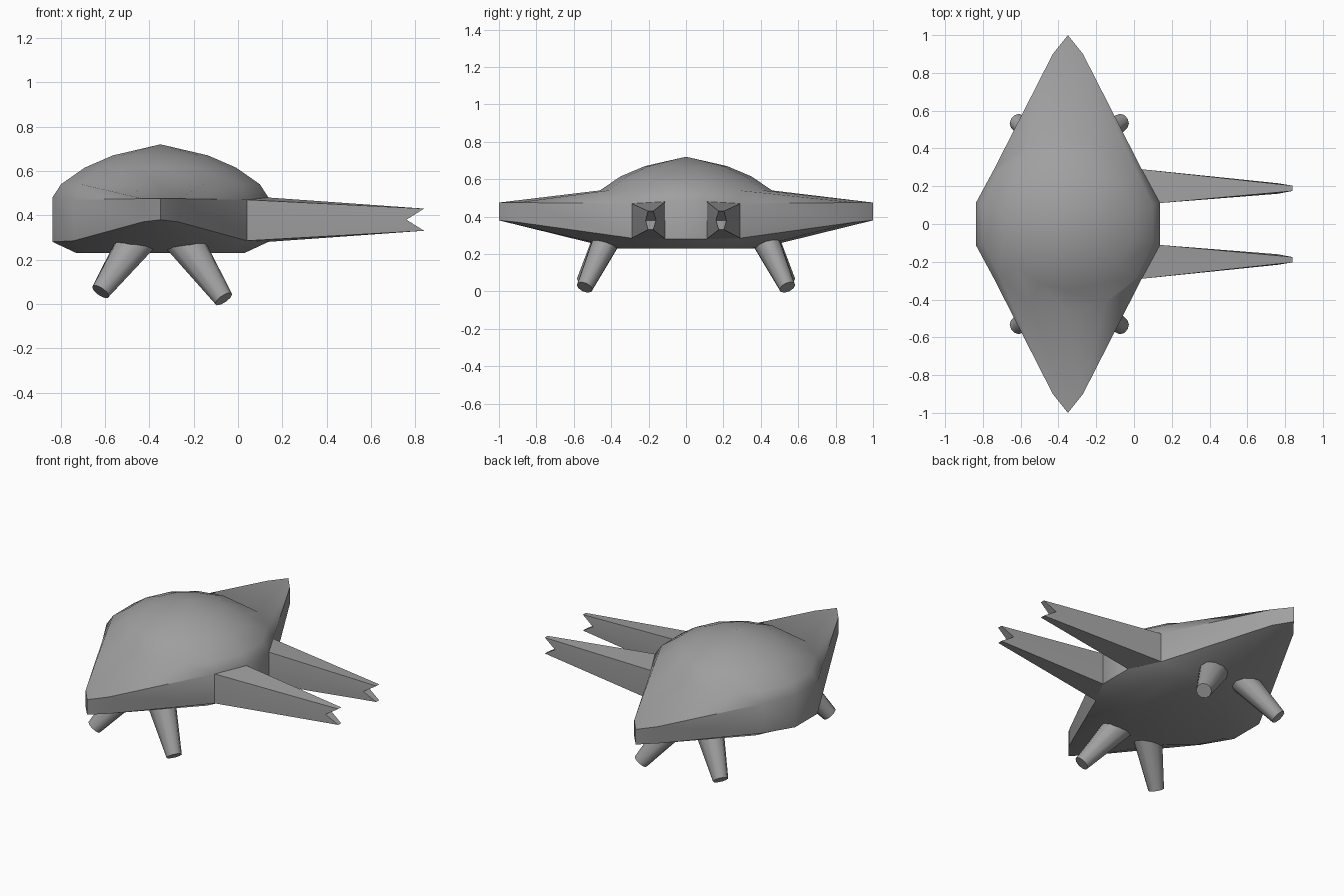
import bpy, bmesh, math
from mathutils import Vector

cube = bpy.data.objects.get("Cube")
if cube:
    bpy.data.objects.remove(cube, do_unlink=True)

grey = bpy.data.materials.new("hull grey")
grey.use_nodes = True
colour = (0.35, 0.35, 0.35, 1)
grey.diffuse_color = colour
grey.node_tree.nodes["Principled BSDF"].inputs["Base Color"].default_value = colour

CX, SIDES = -0.35, 14   # hull centre and number of hull sides


def make_object(name, bm, angle):
    bmesh.ops.recalc_face_normals(bm, faces=bm.faces)
    mesh = bpy.data.meshes.new(name)
    bm.to_mesh(mesh)
    bm.free()
    mesh.materials.append(grey)
    obj = bpy.data.objects.new(name, mesh)
    bpy.context.collection.objects.link(obj)
    bpy.ops.object.select_all(action='DESELECT')
    obj.select_set(True)
    bpy.context.view_layer.objects.active = obj
    bpy.ops.object.shade_smooth_by_angle(angle=math.radians(angle))
    return obj


def add_ring(bm, points):
    return [bm.verts.new(p) for p in points]


def bridge(bm, a, b):
    n = len(a)
    for i in range(n):
        bm.faces.new((a[i], a[(i + 1) % n], b[(i + 1) % n], b[i]))


def circle(radius, z):
    return [(CX + radius * math.cos((i + 0.5) * math.tau / SIDES),
             radius * math.sin((i + 0.5) * math.tau / SIDES), z) for i in range(SIDES)]


def rim(top):
    # Round rim whose front and back corners are pulled out into pointed wings
    points = []
    for x, y, z in circle(0.5, 0.48 if top else 0.28):
        side = math.copysign(1, y)
        if abs(y) > 0.49:
            x, y, z = CX, side, 0.475 if top else 0.38
        elif abs(y) > 0.4:
            x, y, z = CX + math.copysign(0.08, x - CX), 0.9 * side, 0.475 if top else 0.37
        elif abs(y) > 0.2:
            y, z = 0.29 * side, 0.47 if top else 0.285
        points.append((x, y, z))
    return points


# Hull: domed top, winged rim and flat belly
bm = bmesh.new()
rings = [add_ring(bm, p) for p in (
    circle(0.22, 0.67), circle(0.35, 0.615), circle(0.46, 0.54),
    rim(True), rim(False), circle(0.39, 0.23))]
for a, b in zip(rings, rings[1:]):
    bridge(bm, a, b)
apex = bm.verts.new((CX, 0, 0.72))
for i in range(SIDES):
    bm.faces.new((apex, rings[0][i], rings[0][(i + 1) % SIDES]))
bm.faces.new(rings[-1])
make_object("hull", bm, 30)

# Forked prongs drawn out of the two slanted rim faces
for name, s in (("front_prong", -1), ("back_prong", 1)):
    bm = bmesh.new()
    base = add_ring(bm, [(0.04, 0.29 * s, 0.47), (0.137, 0.111 * s, 0.48), (0.137, 0.111 * s, 0.38),
                         (0.137, 0.111 * s, 0.28), (0.04, 0.29 * s, 0.285), (0.04, 0.29 * s, 0.38)])
    tip = add_ring(bm, [(0.84, 0.203 * s, 0.43), (0.84, 0.175 * s, 0.43), (0.76, 0.16 * s, 0.38),
                        (0.84, 0.175 * s, 0.33), (0.84, 0.203 * s, 0.33), (0.76, 0.216 * s, 0.38)])
    bridge(bm, base, tip)
    bm.faces.new((tip[0], tip[1], tip[2], tip[5]))
    bm.faces.new((tip[5], tip[2], tip[3], tip[4]))
    bm.faces.new(base)
    make_object(name, bm, 20)

# Splayed tapering legs
for x_name, top_x, foot_x, foot_z in (("left", -0.295, -0.065, 0.022), ("right", -0.405, -0.62, 0.055)):
    for y_name, s in (("front", -1), ("back", 1)):
        top, foot = Vector((top_x, 0.385 * s, 0.36)), Vector((foot_x, 0.542 * s, foot_z))
        axis = (foot - top).normalized()
        u = (Vector((1, 0, 0)) - axis * axis.x).normalized()
        v = axis.cross(u)
        bm = bmesh.new()
        ends = []
        for centre, ru, rv in ((top, 0.1, 0.085), (foot, 0.045, 0.045)):
            ends.append(add_ring(bm, [
                centre + u * ru * math.cos(i * math.tau / 10) + v * rv * math.sin(i * math.tau / 10)
                for i in range(10)]))
            bm.faces.new(ends[-1])
        bridge(bm, *ends)
        make_object(f"{y_name}_{x_name}_leg", bm, 40)
